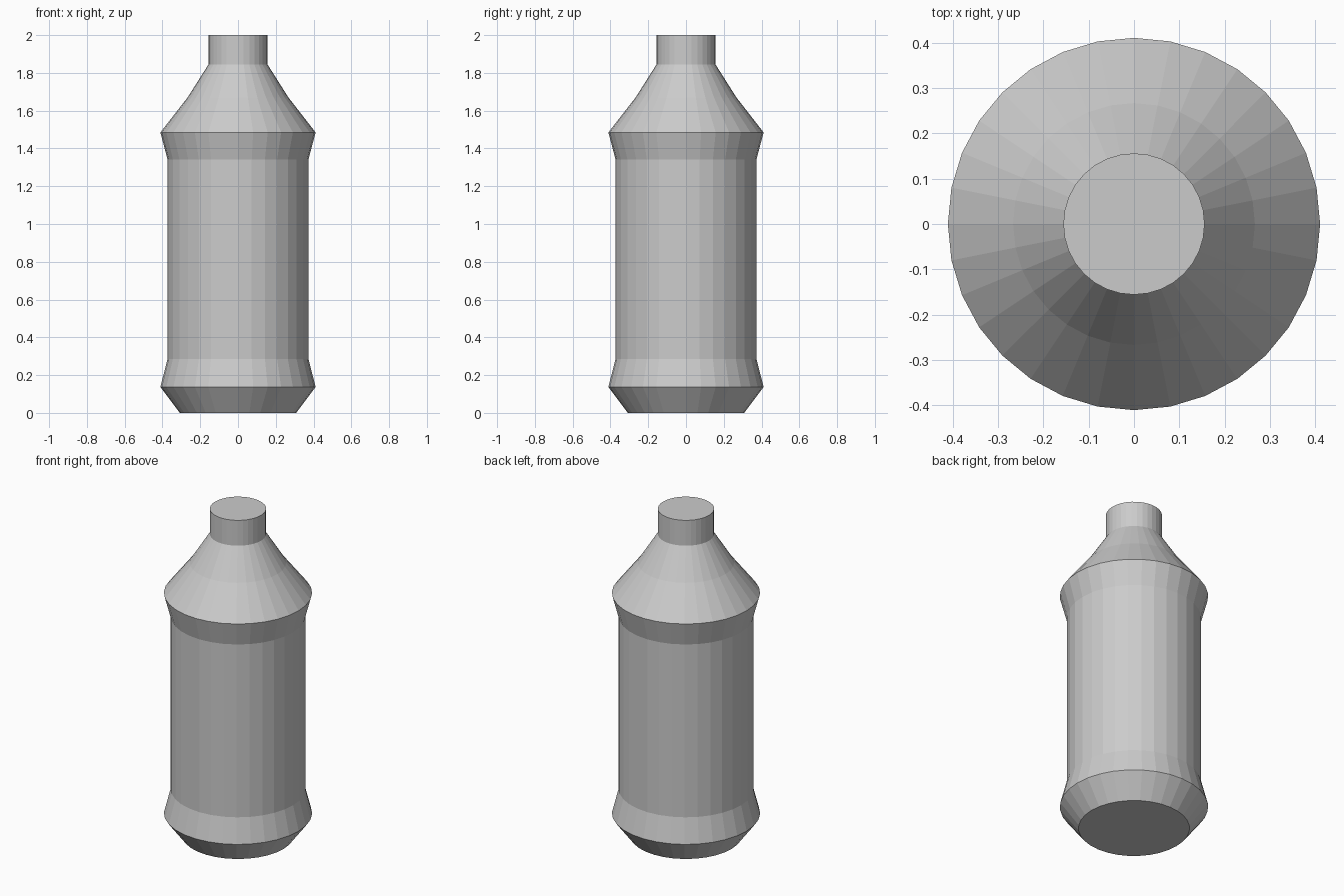
import bpy, bmesh
from math import cos, sin, tau

if "Cube" in bpy.data.objects:
    bpy.data.objects.remove(bpy.data.objects["Cube"])

SIDES = 32

# Bottle outline from base to mouth: (radius, height)
PROFILE = [
    (0.308, 0.0),    # base
    (0.411, 0.137),  # lower ridge
    (0.373, 0.285),  # body bottom
    (0.373, 1.342),  # body top
    (0.411, 1.485),  # upper ridge
    (0.267, 1.67),   # shoulder
    (0.156, 1.845),  # neck bottom
    (0.156, 2.0),    # mouth
]


def lathe(name, profile, sides):
    """Closed flat-shaded solid of revolution around z."""
    bm = bmesh.new()
    rings = [[bm.verts.new((r * cos(tau * i / sides), r * sin(tau * i / sides), z))
              for i in range(sides)] for r, z in profile]
    for low, high in zip(rings, rings[1:]):
        for i in range(sides):
            j = (i + 1) % sides
            bm.faces.new((low[i], low[j], high[j], high[i]))
    # Base and mouth caps
    bm.faces.new(rings[0][::-1])
    bm.faces.new(rings[-1])
    mesh = bpy.data.meshes.new(name)
    bm.to_mesh(mesh)
    bm.free()
    obj = bpy.data.objects.new(name, mesh)
    bpy.context.collection.objects.link(obj)
    return obj


lathe("bottle", PROFILE, SIDES)
